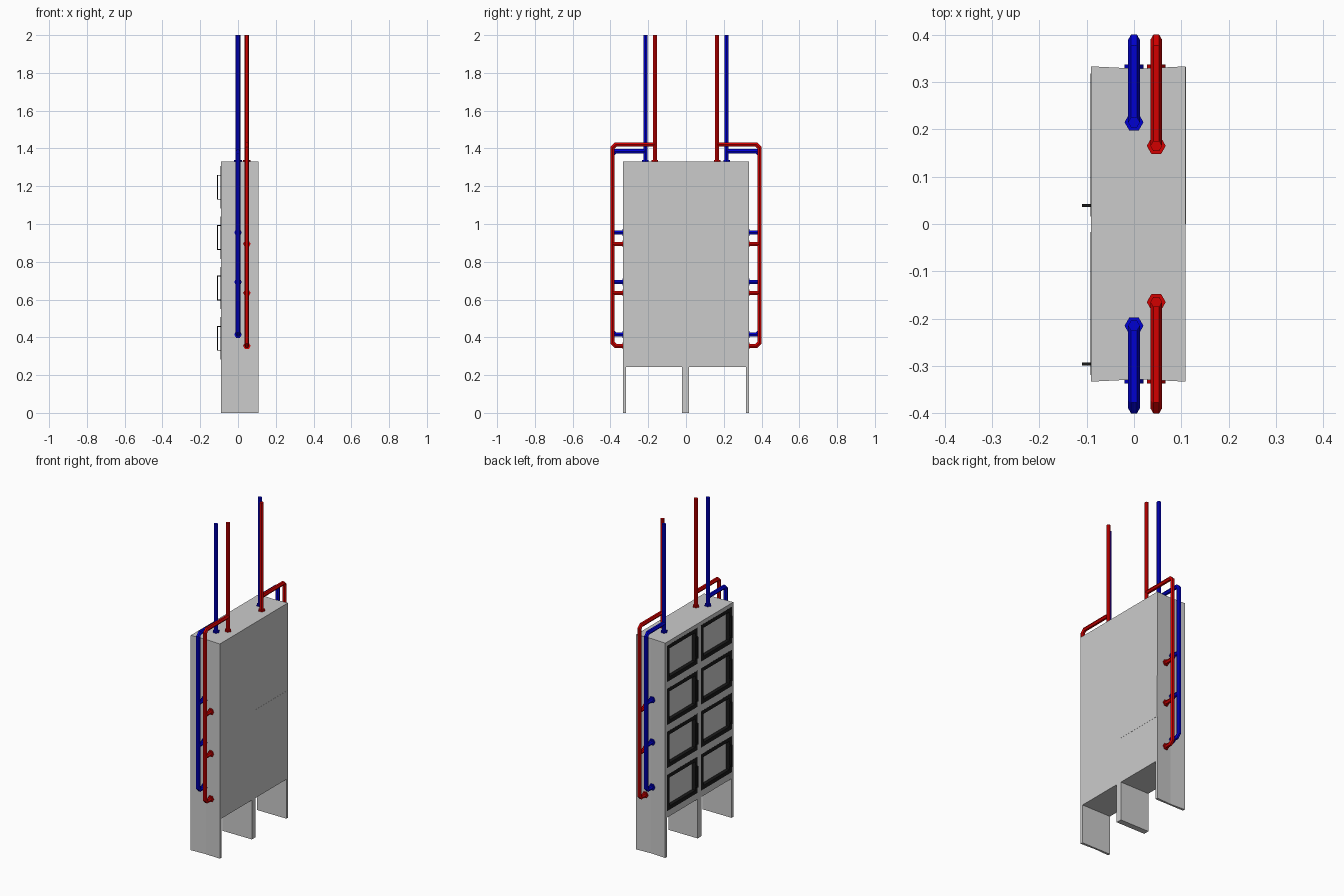
import bpy, bmesh, math
from mathutils import Vector

if "Cube" in bpy.data.objects:
    bpy.data.objects.remove(bpy.data.objects["Cube"])


def material(name, rgb):
    m = bpy.data.materials.new(name)
    m.diffuse_color = (*rgb, 1)
    m.use_nodes = True
    m.node_tree.nodes["Principled BSDF"].inputs["Base Color"].default_value = m.diffuse_color
    return m


blue = material("blue_paint", (0.0, 0.0, 0.65))
red = material("red_paint", (0.65, 0.0, 0.0))
black = material("black_frame", (0.01, 0.01, 0.01))
dark_grey = material("dark_grey", (0.55, 0.55, 0.55))


def finish(name, bm, mat=None):
    bmesh.ops.recalc_face_normals(bm, faces=bm.faces)
    me = bpy.data.meshes.new(name)
    bm.to_mesh(me)
    bm.free()
    ob = bpy.data.objects.new(name, me)
    bpy.context.collection.objects.link(ob)
    if mat:
        me.materials.append(mat)
    return ob


def add_box(bm, x, y, z):
    vs = [bm.verts.new((a, b, c)) for a in x for b in y for c in z]
    for f in ((0, 1, 3, 2), (4, 6, 7, 5), (0, 4, 5, 1), (2, 3, 7, 6), (0, 2, 6, 4), (1, 5, 7, 3)):
        bm.faces.new([vs[i] for i in f])


def prism(name, pts, z0, z1):
    bm = bmesh.new()
    lo = bm.faces.new([bm.verts.new((x, y, z0)) for x, y in pts])
    ext = bmesh.ops.extrude_face_region(bm, geom=[lo], use_keep_orig=True)["geom"]
    for v in ext:
        if isinstance(v, bmesh.types.BMVert):
            v.co.z = z1
    return finish(name, bm)


def add_tube(bm, x, path, r):
    """Six-sided mitred tube along a path in the y-z plane."""
    p = [Vector(q) for q in path]
    dirs = [(b - a).normalized() for a, b in zip(p, p[1:])]
    rings = []
    for i, q in enumerate(p):
        d0, d1 = dirs[max(i - 1, 0)], dirs[min(i, len(dirs) - 1)]
        t = (d0 + d1).normalized()
        n = Vector((-t.y, t.x)) / t.dot(d0)
        ring = []
        for k in range(6):
            a = k * math.pi / 3
            o = q + n * (r * math.sin(a))
            ring.append(bm.verts.new((x + r * math.cos(a), o.x, o.y)))
        rings.append(ring)
    for a, b in zip(rings, rings[1:]):
        for k in range(6):
            bm.faces.new((a[k], a[(k + 1) % 6], b[(k + 1) % 6], b[k]))
    bm.faces.new(rings[0])
    bm.faces.new(rings[-1])


XB, XF = -0.091, 0.109           # door face and plain face
BASE, TOP = 0.243, 1.33

# cabinet body with slightly hollow sides
side = [(XB, 0.333), (0.009, 0.328), (XF, 0.333)]
body = prism("cabinet_body", side + [(x, -y) for x, y in reversed(side)], BASE, TOP)

# legs: two side plates and a thicker middle one
for s, nm in ((1, "left"), (-1, "right")):
    pts = side + [(XF, 0.317), (XB, 0.317)]
    prism("side_leg_" + nm, [(x, s * y) for x, y in pts], 0, BASE)
prism("middle_leg", [(XB, -0.02), (XF, -0.02), (XF, 0.016), (XB, 0.016)], 0, BASE)

# eight recessed door openings cut out of the body
columns = [(0.016, 0.318), (-0.319, -0.017)]
rows = [0.395 + 0.2665 * i for i in range(4)]
H, W, DEPTH = 0.112, 0.024, 0.022
bm = bmesh.new()
for y0, y1 in columns:
    for z in rows:
        add_box(bm, (XB - 0.05, XB + DEPTH), (y0, y1), (z - H, z + H))
cutter = finish("opening_cutter", bm)
cutter.hide_render = True
mod = body.modifiers.new("openings", 'BOOLEAN')
mod.operation, mod.solver, mod.object = 'DIFFERENCE', 'EXACT', cutter
bpy.context.view_layer.objects.active = body
bpy.ops.object.modifier_apply(modifier=mod.name)
bpy.data.objects.remove(cutter)

# black door frames and loop handles
frames, handles = bmesh.new(), bmesh.new()
for y0, y1 in columns:
    for z in rows:
        fx = (XB - 0.0005, XB + DEPTH)
        for y in ((y0, y0 + W), (y1 - W, y1)):
            add_box(frames, fx, y, (z - H, z + H))
        for zz in ((z - H, z - H + W), (z + H - W, z + H)):
            add_box(frames, fx, (y0 + W, y1 - W), zz)
        hy = (y0 + 0.020, y0 + 0.026)
        add_box(handles, (-0.11, -0.105), hy, (z - 0.066, z + 0.066))
        for zz in ((z - 0.066, z - 0.061), (z + 0.061, z + 0.066)):
            add_box(handles, (-0.105, XB), hy, zz)
finish("door_frames", frames, black)
finish("door_handles", handles, black)

# darker access panel on the plain face
bm = bmesh.new()
add_box(bm, (XF - 0.004, XF + 0.0008), (0.0, 0.332), (0.527, 0.79))
finish("access_panel", bm, dark_grey)

# pipework, mirrored to both ends
R, RF, YO, C = 0.0125, 0.02, 0.389, 0.016
for nm, mat, x, y_up, z_top, z_low, taps in (
        ("blue", blue, 0.0, 0.215, 1.385, 0.415, (0.955, 0.693)),
        ("red", red, 0.047, 0.165, 1.42, 0.355, (0.895, 0.635))):
    bm = bmesh.new()
    add_tube(bm, x, [(y_up, TOP), (y_up, 2.0)], R)
    add_tube(bm, x, [(y_up, z_top), (YO - C, z_top), (YO, z_top - C),
                     (YO, z_low + C), (YO - C, z_low), (0.327, z_low)], R)
    add_tube(bm, x, [(y_up, TOP - 0.002), (y_up, TOP + 0.008)], RF)
    for z in taps:
        add_tube(bm, x, [(0.327, z), (YO, z)], R)
    for z in taps + (z_low,):
        add_tube(bm, x, [(0.327, z), (0.337, z)], RF)
    # other end of the cabinet
    dup = bmesh.ops.duplicate(bm, geom=bm.verts[:] + bm.edges[:] + bm.faces[:])["geom"]
    for v in dup:
        if isinstance(v, bmesh.types.BMVert):
            v.co.y *= -1
    finish(nm + "_pipes", bm, mat)
